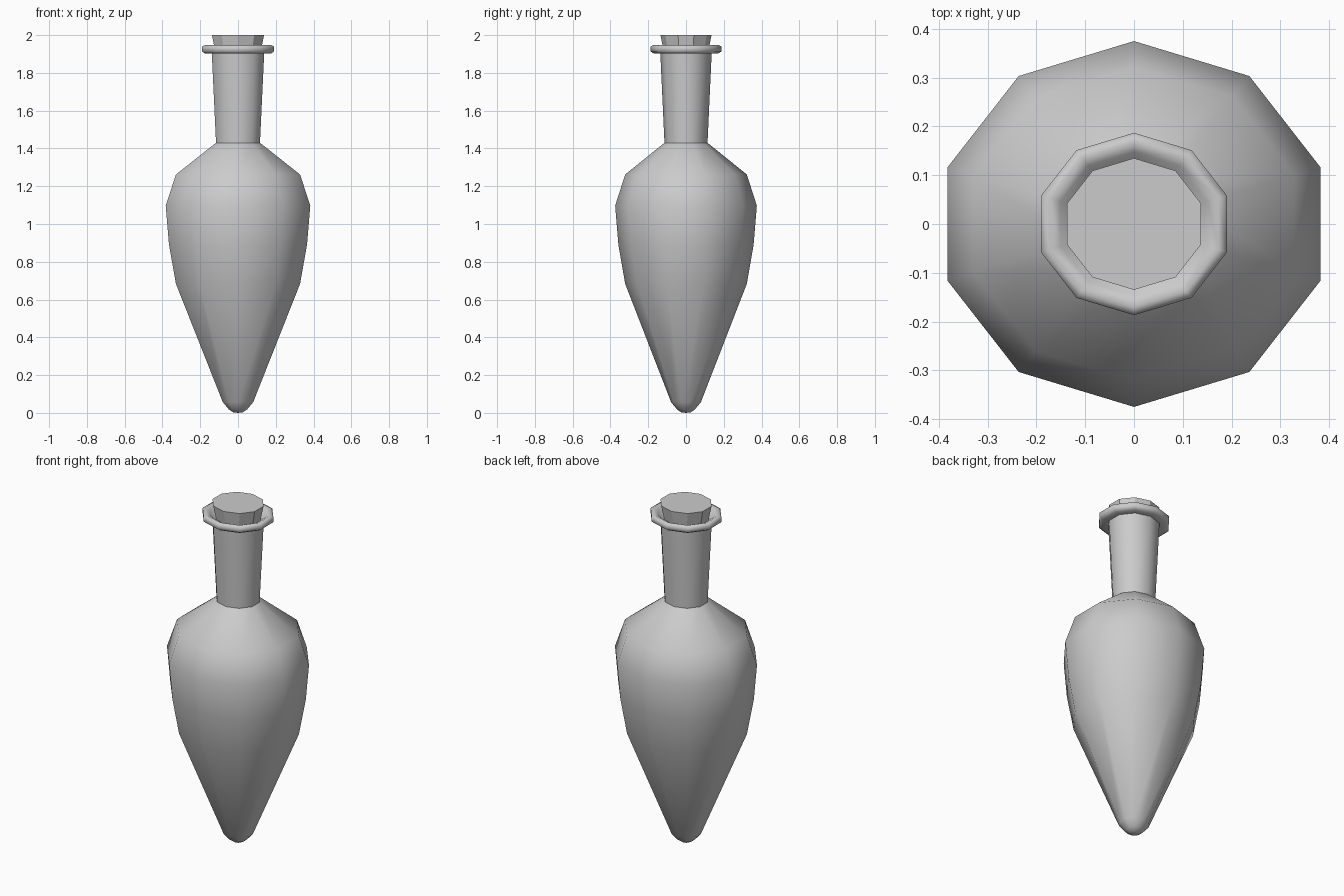
import bpy, bmesh, math

if "Cube" in bpy.data.objects:
    bpy.data.objects.remove(bpy.data.objects["Cube"])

SIDES = 10
X_STRETCH = 1.073  # cross-sections are slightly wider in x


def lathe(name, profile, smooth_angle=None):
    """Spin a (radius, z) profile into a ten-sided part with a vertex at +y."""
    bm = bmesh.new()
    rings = []
    for r, z in profile:
        if r == 0:
            rings.append([bm.verts.new((0, 0, z))])
            continue
        ring = []
        for i in range(SIDES):
            a = math.pi / 2 + i * math.tau / SIDES
            ring.append(bm.verts.new((r * X_STRETCH * math.cos(a), r * math.sin(a), z)))
        rings.append(ring)
    for lo, hi in zip(rings, rings[1:]):
        for i in range(SIDES):
            j = (i + 1) % SIDES
            if len(lo) == 1:
                bm.faces.new((lo[0], hi[j], hi[i]))
            elif len(hi) == 1:
                bm.faces.new((lo[i], lo[j], hi[0]))
            else:
                bm.faces.new((lo[i], lo[j], hi[j], hi[i]))
    if len(rings[-1]) > 1 and name == "cork":
        bm.faces.new(rings[-1])
        bm.faces.new(rings[0][::-1])
    mesh = bpy.data.meshes.new(name)
    bm.to_mesh(mesh)
    bm.free()
    obj = bpy.data.objects.new(name, mesh)
    bpy.context.collection.objects.link(obj)
    if smooth_angle:
        for o in bpy.context.selected_objects:
            o.select_set(False)
        obj.select_set(True)
        bpy.context.view_layer.objects.active = obj
        bpy.ops.object.shade_smooth_by_angle(angle=math.radians(smooth_angle))
    return obj


# Teardrop body, from rounded tip to shoulder
lathe("bottle_body", [(0, 0), (0.025, 0.003), (0.047, 0.018), (0.079, 0.057),
                      (0.322, 0.683), (0.358, 0.89), (0.375, 1.097),
                      (0.322, 1.262), (0.114, 1.43)], 60)

# Flared neck
lathe("bottle_neck", [(0.114, 1.43), (0.136, 1.905)], 60)

# Rounded lip that dips inward to the cork
lathe("bottle_lip", [(0.136, 1.902), (0.17, 1.902), (0.187, 1.914), (0.187, 1.94),
                     (0.17, 1.948), (0.148, 1.938), (0.136, 1.92), (0.116, 1.912)], 70)

# Tapered flat-sided cork
lathe("cork", [(0.112, 1.88), (0.135, 2.0)])
